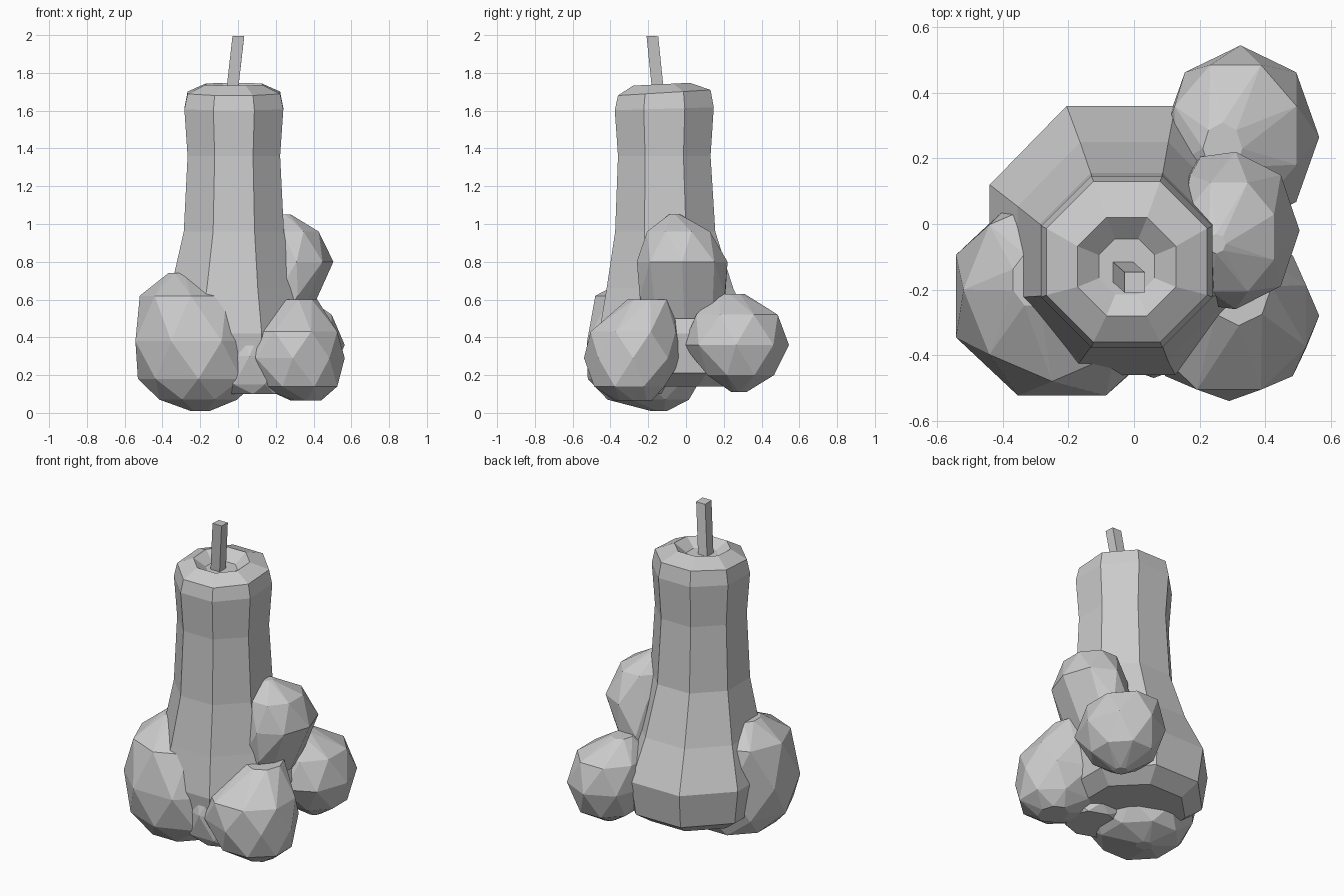
import bpy, bmesh, math
from math import pi, cos, sin


def finish(name, bm):
    bmesh.ops.recalc_face_normals(bm, faces=bm.faces)
    me = bpy.data.meshes.new(name)
    bm.to_mesh(me)
    bm.free()
    ob = bpy.data.objects.new(name, me)
    bpy.context.collection.objects.link(ob)
    return ob


def ring(bm, z, cx, cy, rx, ry, n=8, offset=pi / 8, tilt=0.0):
    """Loop of n vertices; tilt raises the back of the loop."""
    verts = []
    for i in range(n):
        a = offset + 2 * pi * i / n
        y = ry * sin(a)
        verts.append(bm.verts.new((cx + rx * cos(a), cy + y, z + tilt * y)))
    return verts


def loft(name, rings, n=8, offset=pi / 8):
    bm = bmesh.new()
    loops = [ring(bm, *r[:5], n, offset, r[5] if len(r) > 5 else 0) for r in rings]
    for a, b in zip(loops, loops[1:]):
        for i in range(n):
            j = (i + 1) % n
            bm.faces.new((a[i], a[j], b[j], b[i]))
    bm.faces.new(loops[0][::-1])
    bm.faces.new(loops[-1])
    return finish(name, bm)


def blob(name, rings):
    """Faceted wax lump: hull around staggered octagon rings."""
    bm = bmesh.new()
    for k, (z, cx, cy, rx, ry) in enumerate(rings):
        s = 1.06 if k % 2 else 1.0
        ring(bm, z, cx, cy, rx * s, ry * s, 8, (k % 2) * pi / 8)
    res = bmesh.ops.convex_hull(bm, input=bm.verts)
    junk = [v for v in res["geom_interior"] if isinstance(v, bmesh.types.BMVert)]
    bmesh.ops.delete(bm, geom=junk, context='VERTS')
    bmesh.ops.dissolve_limit(bm, angle_limit=math.radians(9),
                             verts=bm.verts, edges=bm.edges)
    return finish(name, bm)


# Candle body: flared octagonal column with a hollow top
X, Y = -0.022, -0.115
K = 1 / cos(pi / 8)
body = [
    (0.14, -0.04, -0.05, 0.28, 0.28),
    (0.21, -0.04, -0.05, 0.37, 0.38),
    (0.42, -0.04, -0.05, 0.40, 0.41),
    (0.66, -0.03, -0.085, 0.325, 0.335),
    (0.96, X, -0.11, 0.265, 0.265),
    (1.36, X, Y, 0.245, 0.245),
    (1.61, X, Y, 0.262, 0.262, 0.03),
    (1.695, X, Y, 0.245, 0.245, 0.06),
    (1.74, X, -0.13, 0.15, 0.15, 0.05),
    (1.69, X, -0.13, 0.085, 0.085),
]
loft("candle_body", [(r[0], r[1], r[2], r[3] * K, r[4] * K, *r[5:]) for r in body])

# Wick: leaning square stick
q = 0.031 * math.sqrt(2)
loft("wick", [(1.67, -0.035, -0.145, q, q), (1.995, 0.002, -0.178, q, q, -0.05)],
     4, pi / 4)

# Melted wax lumps (z, centre x, centre y, radius x, radius y)
blob("wax_front_left", [
    (0.01, -0.20, -0.15, 0.05, 0.05),
    (0.07, -0.21, -0.20, 0.21, 0.22),
    (0.18, -0.21, -0.22, 0.32, 0.30),
    (0.38, -0.22, -0.22, 0.33, 0.31),
    (0.62, -0.25, -0.20, 0.27, 0.28),
    (0.74, -0.31, -0.17, 0.06, 0.08)])
blob("wax_front_right", [
    (0.065, 0.36, -0.28, 0.08, 0.10),
    (0.14, 0.32, -0.30, 0.21, 0.19),
    (0.29, 0.29, -0.28, 0.275, 0.26),
    (0.43, 0.29, -0.28, 0.24, 0.23),
    (0.60, 0.32, -0.19, 0.10, 0.12)])
blob("wax_right_upper", [
    (0.50, 0.24, -0.01, 0.13, 0.21),
    (0.62, 0.26, -0.02, 0.14, 0.23),
    (0.80, 0.31, -0.02, 0.195, 0.24),
    (0.96, 0.29, -0.04, 0.14, 0.17),
    (1.05, 0.25, -0.06, 0.03, 0.03)])
blob("wax_back_right", [
    (0.11, 0.33, 0.28, 0.04, 0.04),
    (0.20, 0.33, 0.29, 0.17, 0.18),
    (0.36, 0.325, 0.265, 0.24, 0.28),
    (0.52, 0.31, 0.27, 0.19, 0.22),
    (0.63, 0.27, 0.23, 0.06, 0.08)])

# Thick wax run joining the two front lumps
blob("wax_front_bridge", [
    (0.10, 0.08, -0.27, 0.16, 0.14),
    (0.15, 0.06, -0.27, 0.20, 0.17),
    (0.30, 0.06, -0.27, 0.22, 0.20),
    (0.46, 0.07, -0.27, 0.15, 0.15)])
